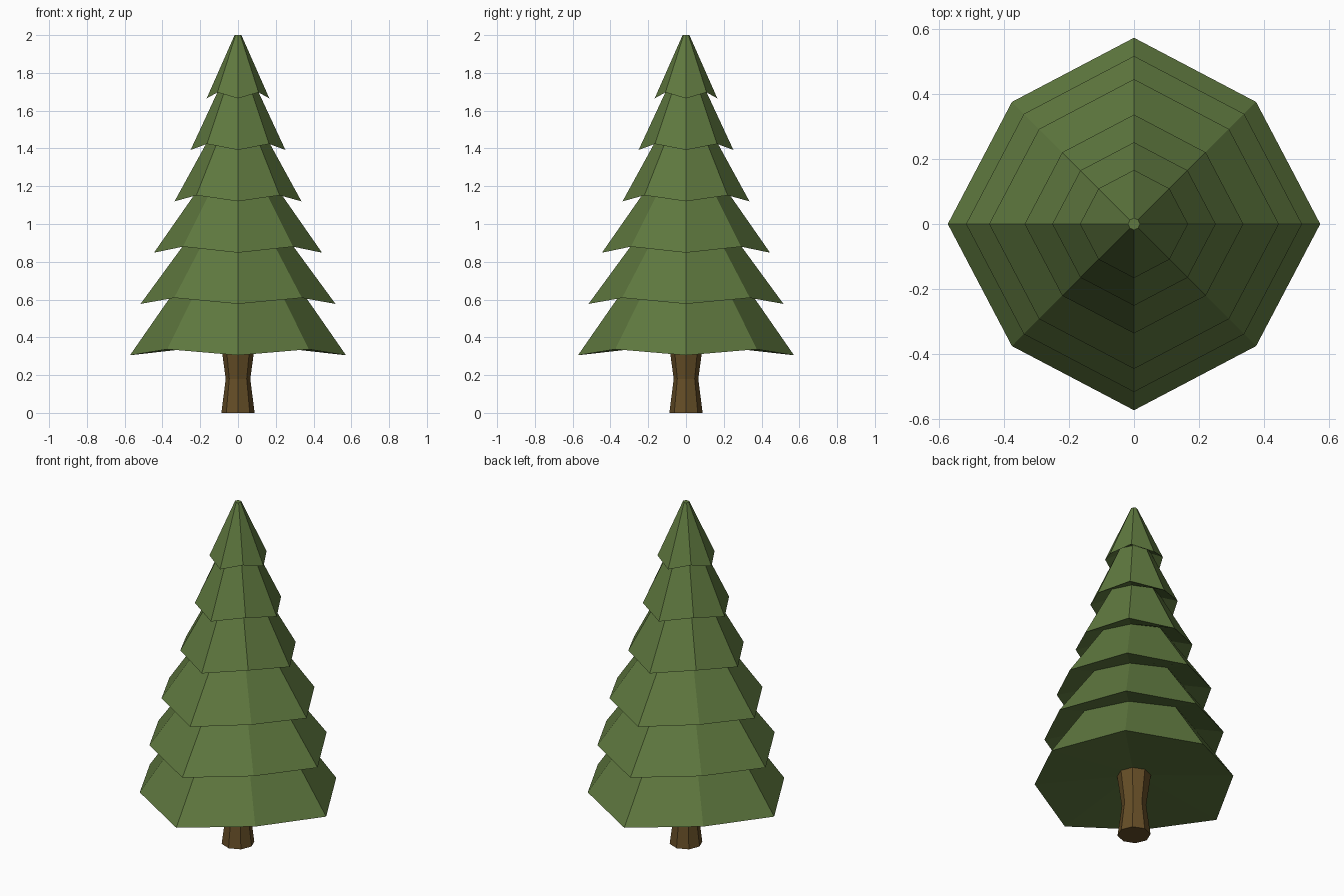
import bpy, bmesh
from math import cos, sin, pi

if "Cube" in bpy.data.objects:
    bpy.data.objects.remove(bpy.data.objects["Cube"])

SIDES = 8


def ring(bm, r_axis, z_axis, r_diag=None, z_diag=None):
    """Octagon ring; corners between the axes may have their own radius and height."""
    r_diag = r_axis if r_diag is None else r_diag
    z_diag = z_axis if z_diag is None else z_diag
    verts = []
    for i in range(SIDES):
        r, z = (r_diag, z_diag) if i % 2 else (r_axis, z_axis)
        a = 2 * pi * i / SIDES
        verts.append(bm.verts.new((r * cos(a), r * sin(a), z)))
    return verts


def loft(name, make_rings, color):
    """Skin consecutive rings, cap both ends, and give a plain color."""
    bm = bmesh.new()
    rings = make_rings(bm)
    for low, high in zip(rings, rings[1:]):
        for i in range(SIDES):
            j = (i + 1) % SIDES
            bm.faces.new((low[i], low[j], high[j], high[i]))
    bm.faces.new(rings[0][::-1])
    bm.faces.new(rings[-1])
    bmesh.ops.recalc_face_normals(bm, faces=bm.faces)
    mesh = bpy.data.meshes.new(name)
    bm.to_mesh(mesh)
    bm.free()
    mat = bpy.data.materials.new(name + "_color")
    mat.diffuse_color = color
    mat.use_nodes = True
    mat.node_tree.nodes["Principled BSDF"].inputs["Base Color"].default_value = mat.diffuse_color
    mesh.materials.append(mat)
    obj = bpy.data.objects.new(name, mesh)
    bpy.context.collection.objects.link(obj)
    return obj


# Branch tiers: rim radius, rim height, radius where the underside tucks in
TIERS = [(0.572, 0.305, 0.09), (0.516, 0.577, 0.343), (0.445, 0.848, 0.275),
         (0.336, 1.120, 0.215), (0.251, 1.392, 0.155), (0.166, 1.665, 0.097)]


def foliage_rings(bm):
    rings = []
    for rim, z, tuck in TIERS:
        rings.append(ring(bm, tuck, z + 0.058, tuck * 0.94))
        rings.append(ring(bm, rim, z, rim * 0.927, z + 0.032))
    rings.append(ring(bm, 0.018, 2.0))
    return rings


# Stacked foliage, one continuous zigzag skin
loft("foliage", foliage_rings, (0.115, 0.19, 0.05, 1))

# Trunk with a narrow waist
loft("trunk", lambda bm: [ring(bm, 0.088, 0), ring(bm, 0.065, 0.18),
                          ring(bm, 0.09, 0.363)], (0.13, 0.075, 0.02, 1))
